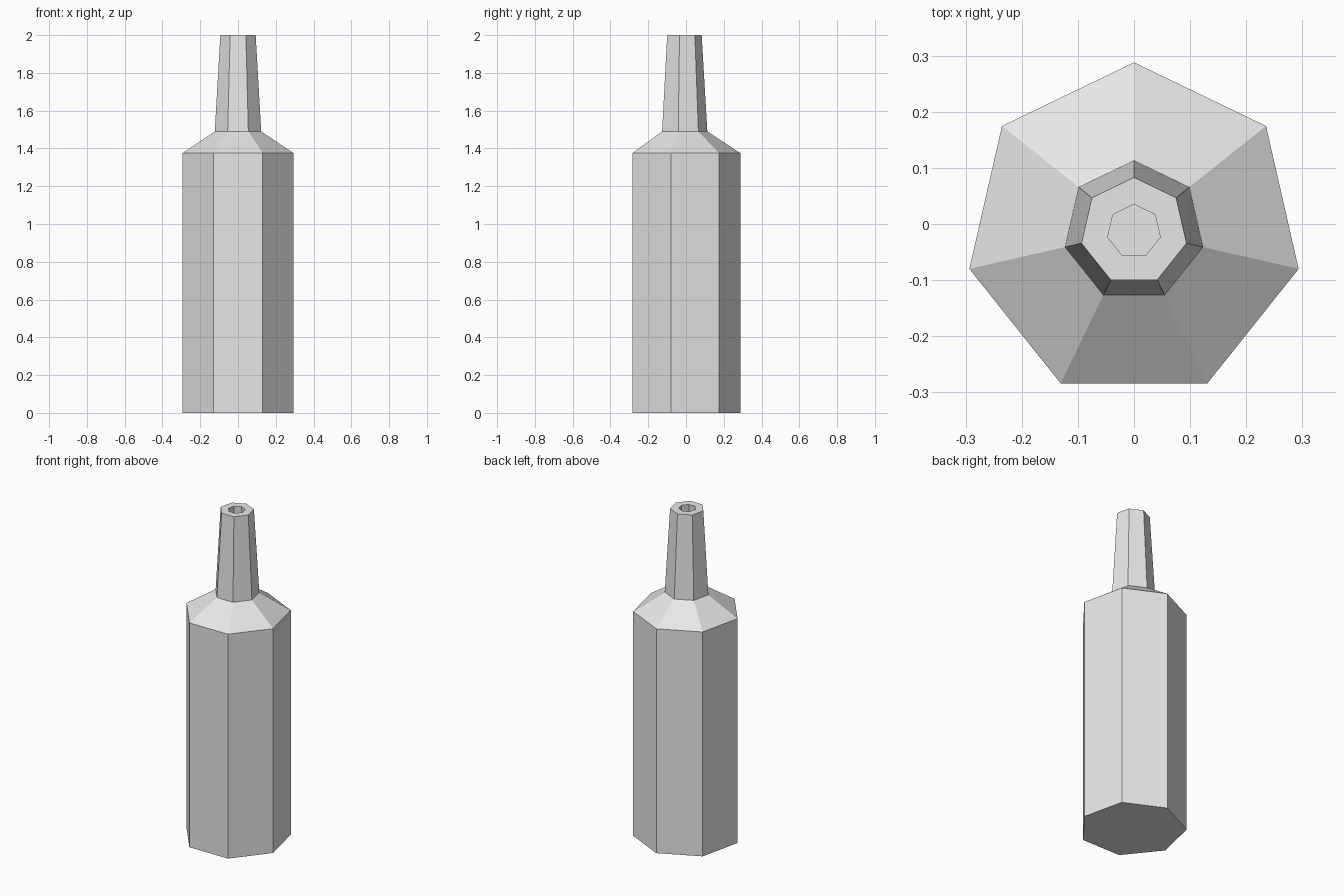
import bpy
import bmesh
from math import cos, sin, pi, tau
from mathutils import Vector

cube = bpy.data.objects.get("Cube")
if cube:
    bpy.data.objects.remove(cube, do_unlink=True)

SIDES = 7
CENTRE_Y = -0.013

# One plain grey for the whole bottle
grey = bpy.data.materials.new("plain_grey")
grey.use_nodes = True
colour = (0.8, 0.8, 0.8, 1)
grey.diffuse_color = colour
grey.node_tree.nodes["Principled BSDF"].inputs["Base Color"].default_value = colour

# Radius and height: up the outside, over the rim, down the inside
PROFILE = [
    (0.301, 0), (0.301, 1.375), (0.126, 1.49), (0.096, 2),
    (0.048, 2), (0.08, 1.47), (0.255, 1.35), (0.255, 0.05),
]


def ring(bm, radius, z):
    corners = []
    for k in range(SIDES):
        angle = pi / 2 + tau * k / SIDES
        corners.append(bm.verts.new((radius * cos(angle), CENTRE_Y + radius * sin(angle), z)))
    return corners


def hollow_bottle():
    bm = bmesh.new()
    rings = [ring(bm, r, z) for r, z in PROFILE]
    for low, high in zip(rings, rings[1:]):
        for k in range(SIDES):
            n = (k + 1) % SIDES
            bm.faces.new((low[k], low[n], high[n], high[k]))
    bm.faces.new(rings[0][::-1])
    bm.faces.new(rings[-1])
    bmesh.ops.recalc_face_normals(bm, faces=bm.faces[:])
    return bm


# Centres of the shards the bottle is cracked into
SEEDS = [Vector(s) for s in (
    (-0.08, -0.25, 0.57), (0.02, -0.25, 0.92), (0.13, -0.2, 1.27),
    (-0.22, -0.12, 1.25), (-0.2, -0.15, 0.08), (0.04, -0.2, 0.14),
    (0.24, -0.1, 0.5), (0.25, 0.1, 0.95), (0.2, 0.12, 1.3),
    (0.25, 0.08, 0.12), (0.12, 0.25, 0.55), (-0.2, 0.18, 0.85),
    (-0.1, 0.22, 1.25), (-0.22, 0.12, 0.35), (-0.05, 0.22, 0.1),
    (-0.09, -0.03, 1.62), (0.06, -0.06, 1.6), (0.02, 0.07, 1.75),
    (-0.05, -0.06, 1.92), (0.05, 0, 1.95),
)]


def cut_shard(whole, seed):
    """Keep the part of the bottle nearest to this seed, capping each cut."""
    bm = whole.copy()
    for other in SEEDS:
        if other is seed or not bm.faces:
            continue
        direction = (other - seed).normalized()
        cut = bmesh.ops.bisect_plane(
            bm, geom=bm.verts[:] + bm.edges[:] + bm.faces[:], dist=1e-6,
            plane_co=(seed + other) / 2, plane_no=direction, clear_outer=True)
        rim = [e for e in cut["geom_cut"]
               if isinstance(e, bmesh.types.BMEdge) and e.is_boundary]
        if rim:
            bmesh.ops.triangle_fill(bm, edges=rim, use_beauty=True, normal=direction)
    bmesh.ops.dissolve_limit(bm, angle_limit=0.01, verts=bm.verts[:], edges=bm.edges[:])
    bmesh.ops.recalc_face_normals(bm, faces=bm.faces[:])
    return bm


# Bottle shards, fitted tightly together
bottle = hollow_bottle()
for seed in SEEDS:
    shard = cut_shard(bottle, seed)
    if shard.faces:
        name = "neck_shard" if seed.z > 1.5 else "body_shard"
        mesh = bpy.data.meshes.new(name)
        shard.to_mesh(mesh)
        mesh.materials.append(grey)
        bpy.context.collection.objects.link(bpy.data.objects.new(name, mesh))
    shard.free()
bottle.free()
